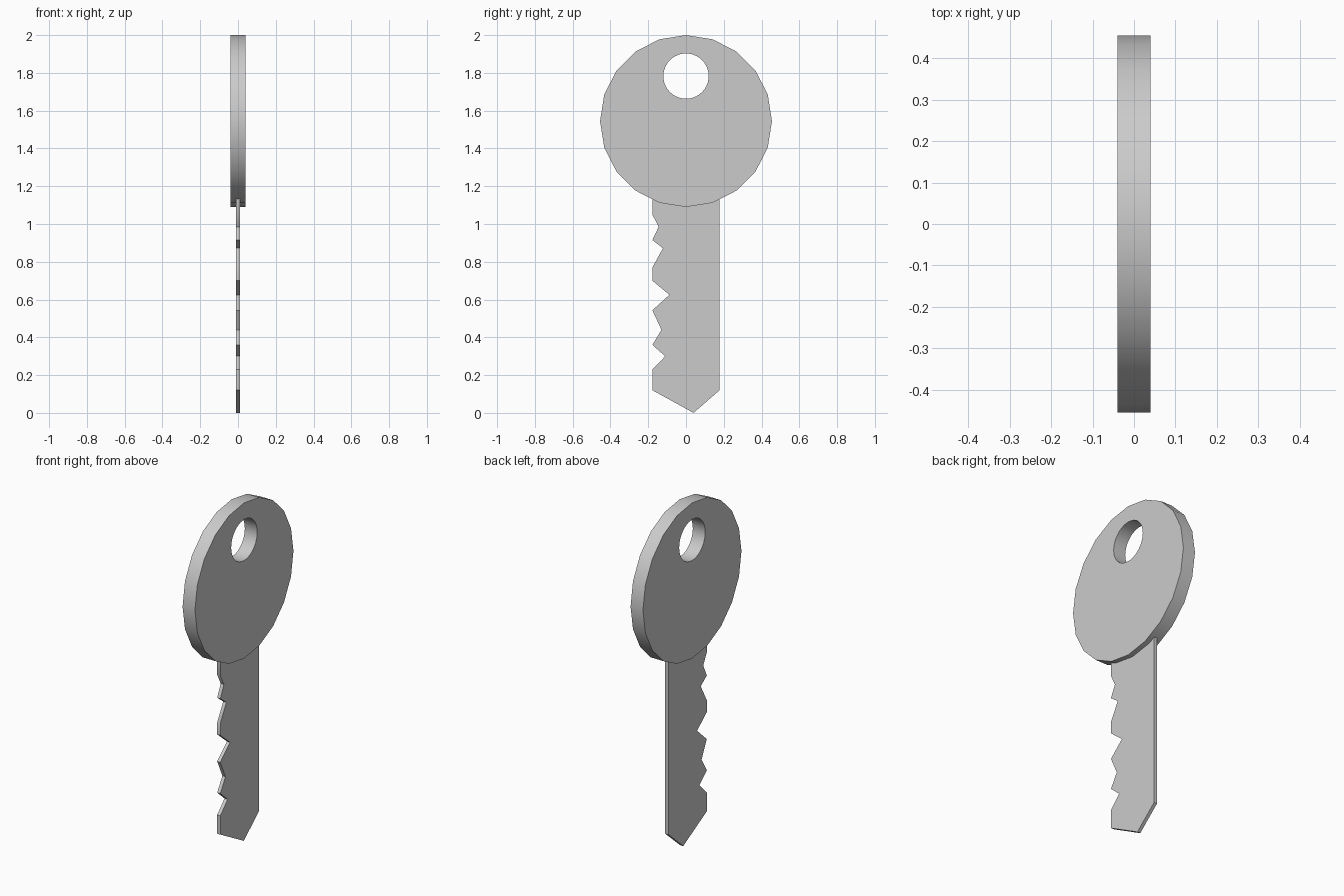
import bpy, bmesh, math

if "Cube" in bpy.data.objects:
    bpy.data.objects.remove(bpy.data.objects["Cube"])


def ring(radius, cz, sides):
    """Circle of (y, z) points with a vertex at the top."""
    return [(radius * math.sin(2 * math.pi * i / sides),
             cz + radius * math.cos(2 * math.pi * i / sides)) for i in range(sides)]


def plate(name, loops, thickness):
    """Fill closed y-z outlines (holes allowed) and extrude them along x, centred."""
    bm = bmesh.new()
    edges = []
    for pts in loops:
        vs = [bm.verts.new((-thickness / 2, y, z)) for y, z in pts]
        edges += [bm.edges.new((vs[i - 1], vs[i])) for i in range(len(vs))]
    bmesh.ops.triangle_fill(bm, edges=edges, use_beauty=True, use_dissolve=False,
                            normal=(1, 0, 0))
    ext = bmesh.ops.extrude_face_region(bm, geom=bm.faces[:], use_keep_orig=True)
    moved = [g for g in ext["geom"] if isinstance(g, bmesh.types.BMVert)]
    bmesh.ops.translate(bm, verts=moved, vec=(thickness, 0, 0))
    bmesh.ops.recalc_face_normals(bm, faces=bm.faces[:])
    mesh = bpy.data.meshes.new(name)
    bm.to_mesh(mesh)
    bm.free()
    obj = bpy.data.objects.new(name, mesh)
    bpy.context.collection.objects.link(obj)
    bpy.ops.object.select_all(action='DESELECT')
    obj.select_set(True)
    bpy.context.view_layer.objects.active = obj
    bpy.ops.object.shade_smooth_by_angle(angle=math.radians(30))
    return obj


# Round 20-sided head with the key-ring hole
plate("key_head", [ring(0.455, 1.545, 20), ring(0.12, 1.783, 40)], 0.08)

# Thin blade: toothed left edge, pointed tip, straight right edge
teeth = [(-0.178, 1.16), (-0.178, 1.05), (-0.145, 0.985), (-0.178, 0.915),
         (-0.122, 0.872), (-0.178, 0.77), (-0.178, 0.70), (-0.088, 0.625),
         (-0.178, 0.543), (-0.13, 0.44), (-0.178, 0.36), (-0.11, 0.30),
         (-0.178, 0.23), (-0.178, 0.12)]
tip = [(0.04, 0.0), (0.178, 0.12), (0.178, 1.16)]
plate("key_blade", [teeth + tip], 0.02)
